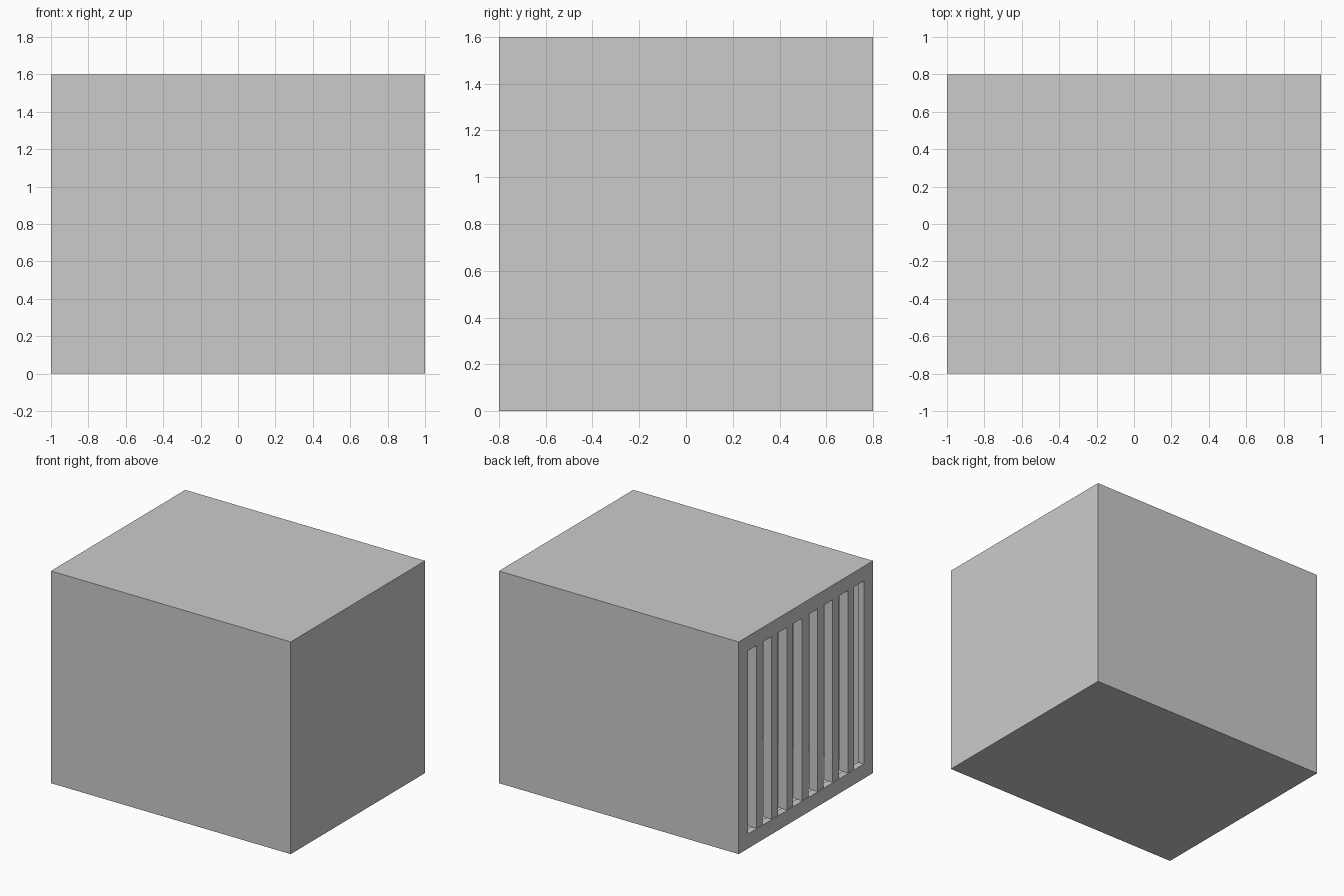
import bpy

if "Cube" in bpy.data.objects:
    bpy.data.objects.remove(bpy.data.objects["Cube"])

WALL = 0.05            # shell thickness
HALF = 0.69            # half width of the vent opening
Z0, Z1 = 0.11, 1.49    # bottom and top of the vent opening
BAR = 0.075            # bar width
BARS = 7


def box(name, x, y, z):
    """Box from (min, max) ranges."""
    bpy.ops.mesh.primitive_cube_add(size=1, location=[sum(r) / 2 for r in (x, y, z)])
    ob = bpy.context.object
    ob.name = name
    ob.scale = [r[1] - r[0] for r in (x, y, z)]
    bpy.ops.object.transform_apply(location=False, rotation=False, scale=True)
    return ob


def cut(target, cutter):
    mod = target.modifiers.new(cutter.name, 'BOOLEAN')
    mod.operation = 'DIFFERENCE'
    mod.solver = 'EXACT'
    mod.object = cutter
    bpy.context.view_layer.objects.active = target
    bpy.ops.object.modifier_apply(modifier=mod.name)
    bpy.data.objects.remove(cutter, do_unlink=True)


# Hollow crate with a rectangular opening in its left end
shell = box("crate_shell", (-1, 1), (-0.8, 0.8), (0, 1.6))
cut(shell, box("cavity_cutter", (-1 + WALL, 1 - WALL),
               (-0.8 + WALL, 0.8 - WALL), (WALL, 1.6 - WALL)))
cut(shell, box("opening_cutter", (-1.1, -0.9), (-HALF, HALF), (Z0, Z1)))

# Upright bars evenly spaced across the opening
slot = (2 * HALF - BARS * BAR) / (BARS + 1)
for i in range(BARS):
    y = -HALF + slot + i * (slot + BAR)
    box(f"bar_{i + 1}", (-0.995, -0.925), (y, y + BAR), (Z0, Z1))
